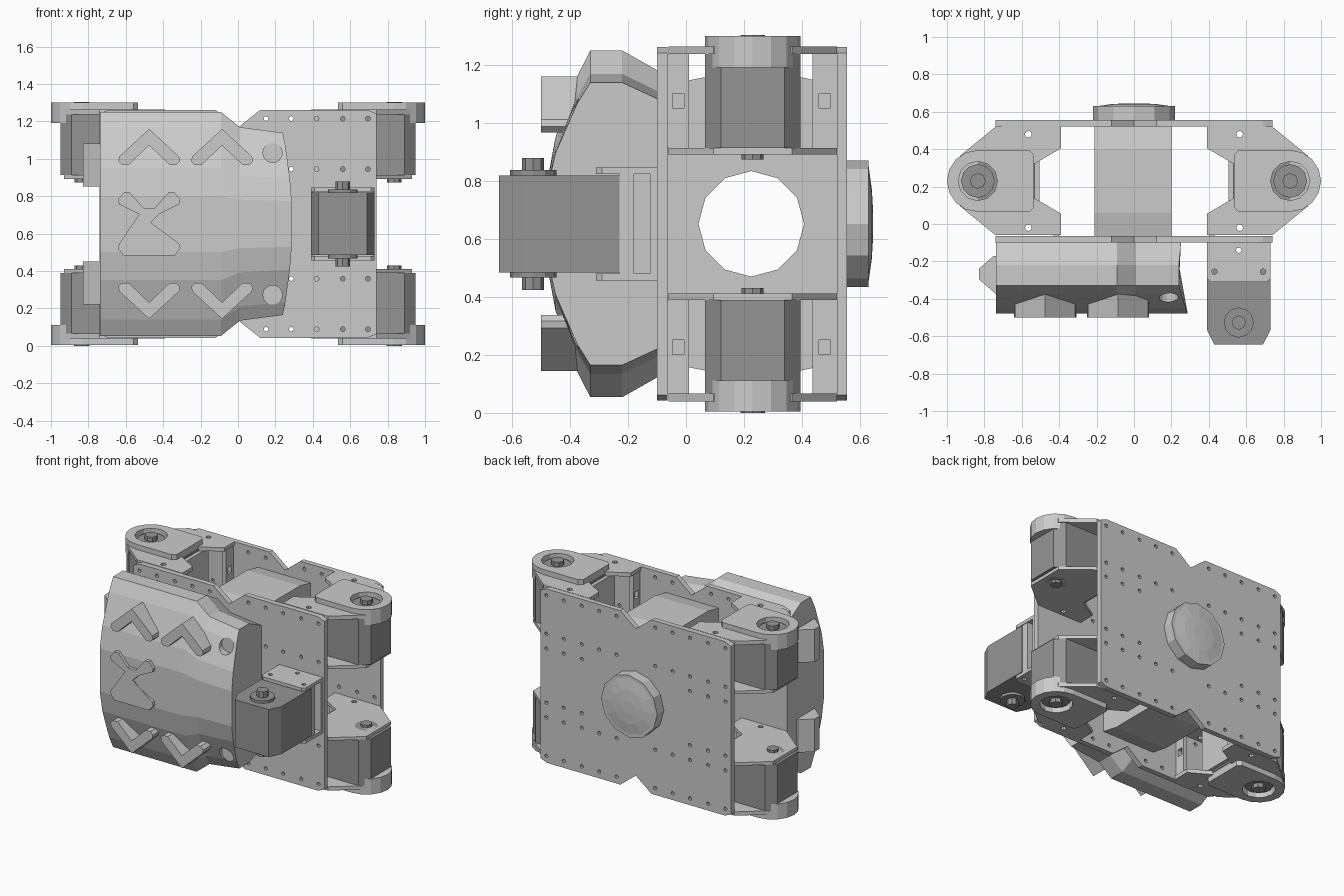
import bpy, bmesh
from math import cos, sin, pi, radians

if "Cube" in bpy.data.objects:
    bpy.data.objects.remove(bpy.data.objects["Cube"])

ZC = 0.652  # height of the symmetry plane; all coordinates below are relative to it
dark = bpy.data.materials.new("dark_grey")
dark.diffuse_color = (0.3, 0.3, 0.3, 1)
dark.use_nodes = True
dark.node_tree.nodes["Principled BSDF"].inputs["Base Color"].default_value = dark.diffuse_color


def finish(name, bm, mirror="", mat=None):
    bmesh.ops.recalc_face_normals(bm, faces=bm.faces[:])
    me = bpy.data.meshes.new(name)
    bm.to_mesh(me)
    bm.free()
    ob = bpy.data.objects.new(name, me)
    ob.location.z = ZC
    bpy.context.collection.objects.link(ob)
    if mat:
        me.materials.append(mat)
    if mirror:
        m = ob.modifiers.new("mirror", "MIRROR")
        m.use_axis = ["x" in mirror, "y" in mirror, "z" in mirror]
        m.use_mirror_merge = False
    return ob


def add_prism(bm, pts, axis, lo, hi):
    def place(u, v, w):
        return {"x": (w, u, v), "y": (u, w, v), "z": (u, v, w)}[axis]
    a = [bm.verts.new(place(u, v, lo)) for u, v in pts]
    b = [bm.verts.new(place(u, v, hi)) for u, v in pts]
    n = len(pts)
    bm.faces.new(a)
    bm.faces.new(b)
    for i in range(n):
        bm.faces.new((a[i], a[(i + 1) % n], b[(i + 1) % n], b[i]))


def prism(name, pts, axis, lo, hi, mirror="", mat=None):
    bm = bmesh.new()
    add_prism(bm, pts, axis, lo, hi)
    return finish(name, bm, mirror, mat)


def box(name, x, y, z, mirror="", mat=None):
    return prism(name, [(x[0], y[0]), (x[1], y[0]), (x[1], y[1]), (x[0], y[1])],
                 "z", z[0], z[1], mirror, mat)


def ring(cx, cy, r, n=12, start=0, end=360):
    full = end - start == 360
    d = radians(end - start) / (n if full else n - 1)
    return [(cx + r * cos(radians(start) + i * d), cy + r * sin(radians(start) + i * d))
            for i in range(n)]


def cut(ob, shapes):
    """Subtract (pts, axis, lo, hi) prisms from ob and bake the result."""
    bm = bmesh.new()
    for s in shapes:
        add_prism(bm, *s)
    cutter = finish("cutter", bm)
    cutter.hide_render = True
    mirrors = [m for m in ob.modifiers if m.type == "MIRROR"]
    for m in mirrors:
        m.show_viewport = False
    mod = ob.modifiers.new("cut", "BOOLEAN")
    mod.object, mod.solver = cutter, "EXACT"
    me = bpy.data.meshes.new_from_object(ob.evaluated_get(bpy.context.evaluated_depsgraph_get()))
    ob.modifiers.remove(mod)
    ob.data = me
    for m in mirrors:
        m.show_viewport = True
    bpy.data.objects.remove(cutter)


def four(pts):
    """Reflect a quarter outline into all four quadrants, keeping the order."""
    half = pts + [(-u, v) for u, v in reversed(pts)]
    return half + [(-u, -v) for u, v in reversed(half)]


# Front and back plates with V notches and screw holes
right = [(0, 0.515), (0.12, 0.61), (0.69, 0.61), (0.74, 0.59)]
right += [(u, -v) for u, v in reversed(right)]
outline = right + [(-u, v) for u, v in reversed(right[1:-1])]
cols = (0.15, 0.285, 0.42, 0.56, 0.695)
holes = [(sx * x, sz * z) for x in cols for z in (0.293, 0.563) for sx in (-1, 1) for sz in (-1, 1)]
extra = [(sx * x, sz * z) for x in cols[2:] for z in (0.19,) for sx in (-1, 1) for sz in (-1, 1)]
for name, y, spots in (("front_plate", (-0.1, -0.063), holes), ("back_plate", (0.52, 0.556), holes + extra)):
    plate = prism(name, outline, "y", *y)
    cut(plate, [(ring(u, v, 0.013, 8), "y", y[0] - 0.02, y[1] + 0.02) for u, v in spots])

# Core body with a wide sideways tunnel
core = prism("core_body", [(-0.063, 0.48), (0.06, 0.505), (0.4, 0.505), (0.52, 0.48),
                           (0.52, -0.48), (0.4, -0.505), (0.06, -0.505), (-0.063, -0.48)], "x", -0.21, 0.2)
cut(core, [(ring(0.225, 0, 0.182), "x", -0.4, 0.4)])

# Back cap: drum with a shallow dome
prism("back_cap", ring(0, 0, 0.218), "y", 0.55, 0.63)
bm = bmesh.new()
levels = [[bm.verts.new((u, y, v)) for u, v in ring(0, 0, r)]
          for r, y in ((0.205, 0.629), (0.12, 0.641), (0.05, 0.645))]
for a, b in zip(levels, levels[1:]):
    for i in range(12):
        bm.faces.new((a[i], a[(i + 1) % 12], b[(i + 1) % 12], b[i]))
bm.faces.new(levels[-1])
finish("back_cap_dome", bm)

# Corner motors, mirrored to four corners
AX, AY = 0.835, 0.23
motor = [(0.53, 0.065), (0.89, 0.065), (0.95, 0.12), (0.95, 0.34), (0.89, 0.395), (0.53, 0.395)]
prism("corner_motor", motor, "z", 0.262, 0.598, "xz", dark)
prism("corner_motor_gear", ring(AX, AY, 0.09), "z", 0.597, 0.622, "xz", dark)
prism("corner_motor_hub", ring(AX, AY, 0.042, 8), "z", 0.6, 0.652, "xz", dark)
prism("corner_motor_pin", ring(AX, AY, 0.038, 8), "z", 0.222, 0.27, "xz", dark)
prism("corner_motor_flange", ring(AX, AY, 0.075), "z", 0.24, 0.262, "xz", dark)

# Motor caps: a tongue with a round pierced end and a skirt
arc = ring(AX, AY, 0.165, 9, -90, 90)
tongue = prism("motor_cap", [(0.56, 0.065)] + arc + [(0.56, 0.395), (0.535, 0.37), (0.535, 0.09)],
               "z", 0.599, 0.648, "xz")
cut(tongue, [(ring(AX, AY, 0.105), "z", 0.55, 0.7)])
prism("motor_cap_skirt", arc, "z", 0.54, 0.599, "xz")

# Motor brackets: winged sheets above and below each motor, joined by inner walls
wing = [(0.39, 0.29), (0.74, 0.29), (0.93, 0.135), (0.93, 0), (0.535, 0), (0.535, 0.09), (0.39, 0.175)]
for name, lo, hi in (("upper", 0.585, 0.612), ("lower", 0.24, 0.262)):
    for side, s in (("back", 1), ("front", -1)):
        sheet = prism(f"{name}_{side}_bracket", [(x, AY + s * y) for x, y in wing], "z", lo, hi, "xz")
        bores = [(ring(0.565, AY + s * 0.25, 0.018, 8), "z", lo - 0.02, hi + 0.02)]
        if name == "upper":
            bores.append((ring(AX, AY, 0.105), "z", lo - 0.02, hi + 0.02))
        cut(sheet, bores)
for side, y in (("front", (-0.063, 0.01)), ("back", (0.437, 0.52))):
    wall = box(f"{side}_bracket_wall", (0.40, 0.43), y, (0.262, 0.585), "xz")
    mid = (y[0] + y[1]) / 2
    cut(wall, [([(mid - 0.02, 0.4), (mid + 0.02, 0.4), (mid + 0.02, 0.45), (mid - 0.02, 0.45)], "x", 0.35, 0.5)])
box("motor_backing", (0.505, 0.53), (0.065, 0.395), (0.262, 0.585), "xz")

# Front cover: cross-sections lofted along x, stepped down on one side
prof = [(-0.1, 0.53), (-0.22, 0.598), (-0.33, 0.598), (-0.375, 0.51), (-0.45, 0.30), (-0.478, 0.15)]
prof += [(y, -z) for y, z in reversed(prof)]
bm = bmesh.new()
sections = []
for x, s in ((-0.738, 1), (-0.09, 1), (0.01, 0.865), (0.29, 0.815)):
    row = []
    for y, z in prof:
        px = x - 0.14 * z * z if x > 0.2 else x
        row.append(bm.verts.new((px, y, z * s)))
    sections.append(row)
n = len(prof)
for a, b in zip(sections, sections[1:]):
    for i in range(n):
        bm.faces.new((a[i], a[(i + 1) % n], b[(i + 1) % n], b[i]))
bm.faces.new(sections[0])
bm.faces.new(sections[-1])
cover = finish("front_cover", bm)
cut(cover, [(ring(0.185, s * 0.38, 0.052, 14), "y", -0.6, -0.37) for s in (1, -1)])

# Raised chevrons and crossed trim on the cover
chev = [(0, 0.508), (0.16, 0.36), (0.165, 0.335), (0.145, 0.315), (0.11, 0.315), (0, 0.42)]
chev += [(-u, v) for u, v in reversed(chev[1:-1])]
for i, cx in enumerate((-0.475, -0.085)):
    prism(f"cover_chevron_{i + 1}", [(cx + u, v) for u, v in chev], "y", -0.5, -0.36, "z")
quarter = [(0.05, 0.05), (0.16, 0.105), (0.167, 0.13), (0.135, 0.17), (0.105, 0.17), (0.03, 0.085)]
prism("cover_crossed_trim", [(-0.475 + u, v) for u, v in four(quarter)], "y", -0.5, -0.46)

# Side lugs on the cover
prism("cover_side_lug", [(-0.72, -0.17), (-0.75, -0.17), (-0.83, -0.24), (-0.83, -0.295), (-0.72, -0.39)],
      "z", 0.2, 0.43, "z")

# Front motor and its bracket
prism("front_motor", [(0.39, -0.23), (0.39, -0.565), (0.43, -0.645), (0.69, -0.645), (0.73, -0.565), (0.73, -0.23)],
      "z", -0.167, 0.167, "", dark)
prism("front_motor_flange", ring(0.56, -0.527, 0.08), "z", 0.16, 0.185, "z", dark)
prism("front_motor_pin", ring(0.56, -0.527, 0.038, 8), "z", 0.16, 0.228, "z", dark)
sheet = prism("front_motor_bracket", [(0.39, -0.1), (0.39, -0.29), (0.41, -0.31), (0.71, -0.31), (0.73, -0.29), (0.73, -0.1)],
              "z", 0.172, 0.195, "z")
cut(sheet, [(ring(x, y, 0.015, 8), "z", 0.1, 0.25) for x, y in ((0.43, -0.255), (0.69, -0.255), (0.56, -0.14))])
box("front_motor_mount", (0.395, 0.725), (-0.23, -0.18), (-0.172, 0.172))
box("front_motor_base", (0.39, 0.73), (-0.125, -0.1), (-0.19, 0.19))
